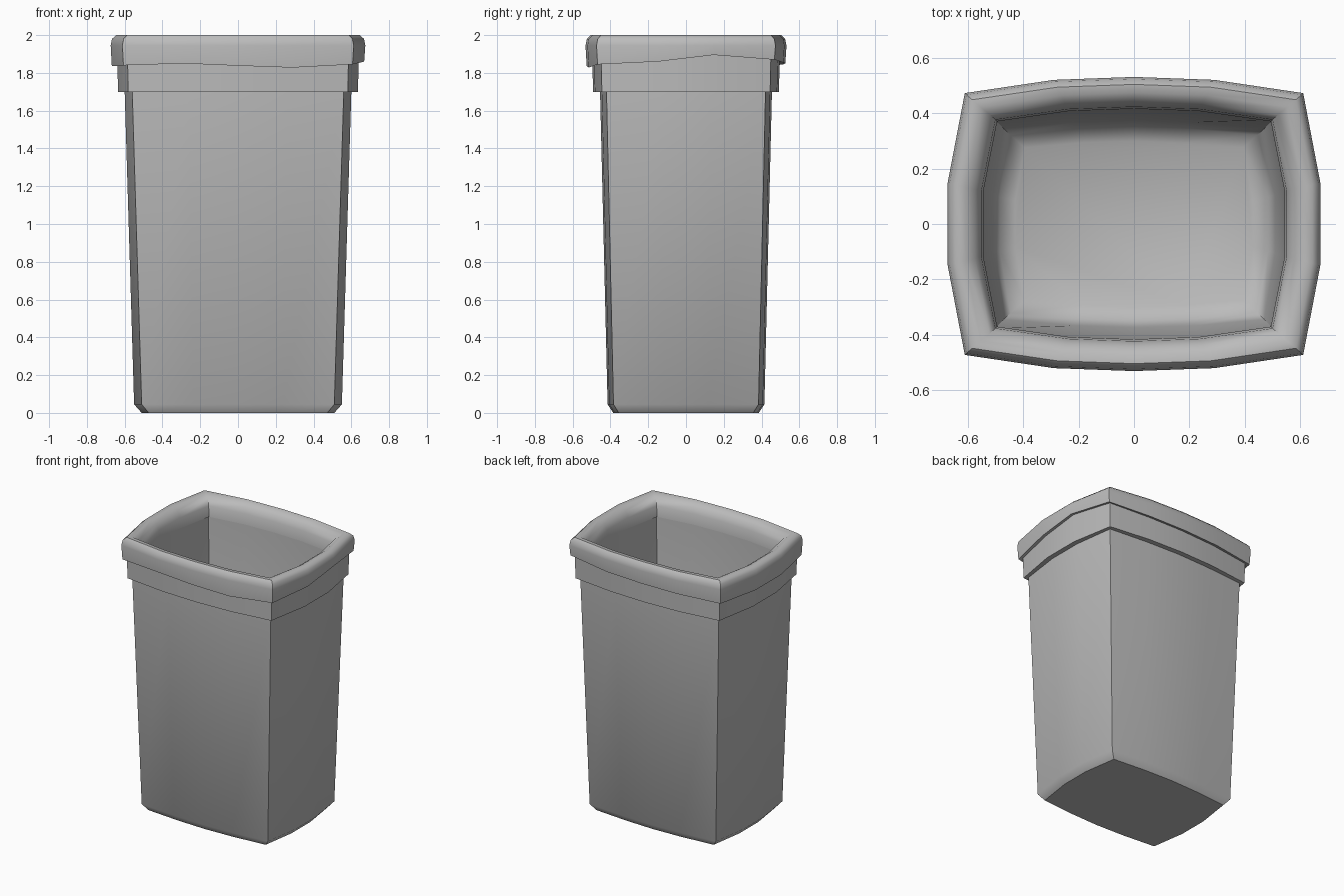
import bpy
import bmesh
import math

cube = bpy.data.objects.get("Cube")
if cube:
    bpy.data.objects.remove(cube, do_unlink=True)

grey = bpy.data.materials.new("plain grey plastic")
grey.use_nodes = True
colour = (0.5, 0.5, 0.5, 1)
grey.diffuse_color = colour
grey.node_tree.nodes["Principled BSDF"].inputs["Base Color"].default_value = colour


def outline(x, y, cx, cy, z):
    """Bowed rectangle: half sizes x, y, with corners pulled in by cx, cy."""
    plan = [(-cx, -cy), (-0.43, -0.98), (0, -1), (0.43, -0.98), (cx, -cy),
            (1, -0.28), (1, 0.28),
            (cx, cy), (0.43, 0.98), (0, 1), (-0.43, 0.98), (-cx, cy),
            (-1, 0.28), (-1, -0.28)]
    heights = z if isinstance(z, list) else [z] * len(plan)
    return [(px * x, py * y, h) for (px, py), h in zip(plan, heights)]


def loft(name, rings, cap_start=False, cap_end=False):
    """Skin a stack of outlines into one smooth-shaded part."""
    bm = bmesh.new()
    loops = [[bm.verts.new(co) for co in ring] for ring in rings]
    for low, high in zip(loops, loops[1:]):
        for i in range(len(low)):
            j = (i + 1) % len(low)
            bm.faces.new((low[i], low[j], high[j], high[i]))
    if cap_start:
        bm.faces.new(loops[0][::-1])
    if cap_end:
        bm.faces.new(loops[-1])
    mesh = bpy.data.meshes.new(name)
    bm.to_mesh(mesh)
    bm.free()
    mesh.materials.append(grey)
    obj = bpy.data.objects.new(name, mesh)
    bpy.context.collection.objects.link(obj)
    bpy.ops.object.select_all(action='DESELECT')
    obj.select_set(True)
    bpy.context.view_layer.objects.active = obj
    bpy.ops.object.shade_smooth_by_angle(angle=math.radians(46))
    return obj


# Tapered outer wall with a chamfered foot
loft("bin_body", [
    outline(0.51, 0.385, 0.927, 0.925, 0),
    outline(0.55, 0.415, 0.927, 0.925, 0.045),
    outline(0.60, 0.455, 0.933, 0.925, 1.7),
], cap_start=True)

# Stepped collar under the rim
loft("collar", [
    outline(0.60, 0.455, 0.933, 0.925, 1.7),
    outline(0.635, 0.492, 0.915, 0.905, 1.7),
    outline(0.64, 0.497, 0.915, 0.905, 1.91),
])

# Rolled rim with an uneven lower lip
lip = [1.84, 1.85, 1.838, 1.828, 1.845, 1.86, 1.895,
       1.87, 1.855, 1.85, 1.845, 1.84, 1.835, 1.835]
rim_profile = [
    (0.63, 0.49, [h + 0.012 for h in lip]),
    (0.668, 0.526, lip),
    (0.674, 0.532, 1.945),
    (0.667, 0.525, 1.98),
    (0.645, 0.505, 2.0),
    (0.61, 0.475, 1.998),
    (0.575, 0.445, 1.975),
    (0.552, 0.424, 1.935),
    (0.545, 0.417, 1.86),
]
loft("rolled_rim", [outline(x, y, 0.908, 0.89, z) for x, y, z in rim_profile])

# Inner wall and softly rounded floor
loft("inner_wall", [
    outline(0.545, 0.417, 0.92, 0.905, 1.86),
    outline(0.51, 0.375, 0.925, 0.92, 0.14),
    outline(0.485, 0.35, 0.92, 0.92, 0.08),
    outline(0.43, 0.30, 0.92, 0.92, 0.05),
], cap_end=True)
